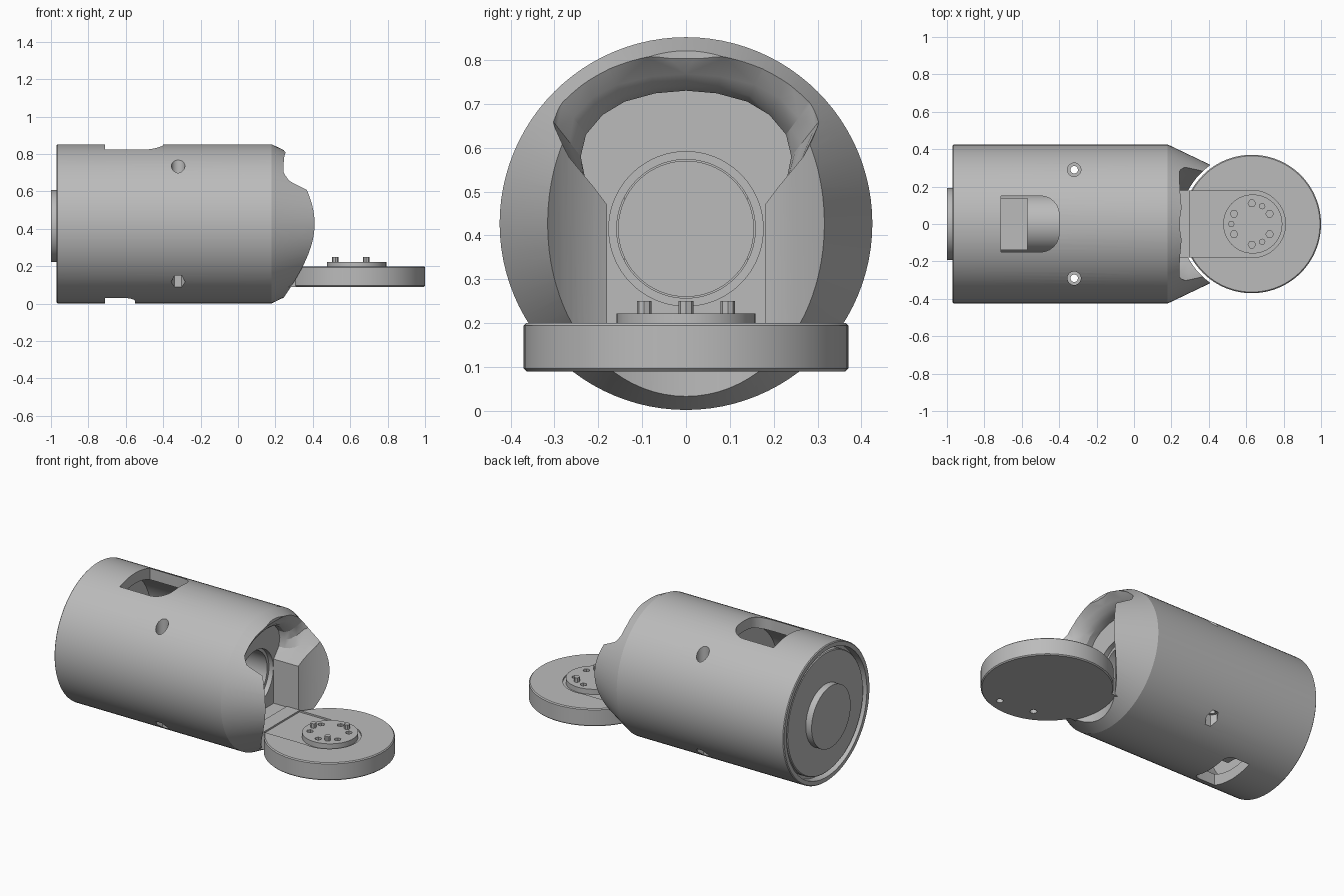
import bpy, bmesh, math
from mathutils import Matrix, Vector

cube = bpy.data.objects.get("Cube")
if cube:
    bpy.data.objects.remove(cube)

grey = bpy.data.materials.new("plain_grey")
grey.use_nodes = True
grey.diffuse_color = (0.5, 0.5, 0.5, 1)
grey.node_tree.nodes["Principled BSDF"].inputs["Base Color"].default_value = (0.5, 0.5, 0.5, 1)

AXIS = 0.427      # height of the housing axis
BORE = 0.415      # height of the motor axis
HUB = 0.63        # x of the turntable centre


def finish(name, bm):
    bmesh.ops.recalc_face_normals(bm, faces=bm.faces)
    me = bpy.data.meshes.new(name)
    bm.to_mesh(me)
    bm.free()
    me.materials.append(grey)
    ob = bpy.data.objects.new(name, me)
    bpy.context.collection.objects.link(ob)
    return ob


def loft(name, rings):
    """Skin closed rings of points and cap both ends."""
    bm = bmesh.new()
    rows = [[bm.verts.new(p) for p in ring] for ring in rings]
    n = len(rows[0])
    for a, b in zip(rows, rows[1:]):
        for i in range(n):
            bm.faces.new((a[i], a[(i + 1) % n], b[(i + 1) % n], b[i]))
    bm.faces.new(rows[0])
    bm.faces.new(rows[-1])
    return finish(name, bm)


def lathe_x(name, profile, z, n=96):
    """Turn (x, radius) points about a lengthwise axis."""
    angles = [2 * math.pi * i / n for i in range(n)]
    return loft(name, [[(x, r * math.cos(a), z + r * math.sin(a)) for a in angles]
                       for x, r in profile])


def post(name, x, y, r, z0, z1, n=64):
    """Upright cylinder or regular prism."""
    angles = [2 * math.pi * i / n for i in range(n)]
    return loft(name, [[(x + r * math.cos(a), y + r * math.sin(a), z) for a in angles]
                       for z in (z0, z1)])


def box(name, x0, x1, half_y, z0, z1):
    return loft(name, [[(x0, -half_y, z), (x1, -half_y, z), (x1, half_y, z), (x0, half_y, z)]
                       for z in (z0, z1)])


def combine(ob, other, operation="DIFFERENCE"):
    mod = ob.modifiers.new("combine", "BOOLEAN")
    mod.operation = operation
    mod.solver = "EXACT"
    mod.object = other
    bpy.ops.object.select_all(action="DESELECT")
    bpy.context.view_layer.objects.active = ob
    ob.select_set(True)
    bpy.ops.object.modifier_apply(modifier=mod.name)
    bpy.data.objects.remove(other)


def window(x1, corner, z0, z1):
    """Access window with a square rear end and a rounded forward end."""
    arc = [math.radians(d) for d in range(0, 91, 15)]
    side = [(x1 - corner + corner * math.sin(a), 0.15 - corner + corner * math.cos(a)) for a in arc]
    outline = [(-0.71, 0.15)] + side + [(x, -y) for x, y in reversed(side)] + [(-0.71, -0.15)]
    return loft("window_cutter", [[(x, y, z) for x, y in outline] for z in (z0, z1)])


# Housing: tube with a tapered nose
housing = lathe_x("housing", [(-0.97, 0.42), (-0.965, 0.425), (0.18, 0.425), (0.44, 0.301)], AXIS)
combine(housing, lathe_x("rear_recess", [(-1.1, 0.395), (-0.92, 0.395)], AXIS))
combine(housing, lathe_x("cavity", [(-0.85, 0.36), (-0.38, 0.36)], AXIS))

# Nose scooped out to clear the turntable
combine(housing, post("nose_scoop", HUB, 0, 0.385, -0.2, 1.1, 128))

# Arched mouth that flares towards the nose
half = [(0.18, 0.195), (0.18, 0.47), (0.2, 0.495), (0.23, 0.53), (0.24, 0.58), (0.228, 0.63),
        (0.19, 0.675), (0.14, 0.705), (0.07, 0.724)]
arch = half + [(0, 0.73)] + [(-y, z) for y, z in reversed(half)]
stages = [(0.12, 0), (0.16, 0), (0.19, 0.15), (0.22, 0.45), (0.25, 0.95), (0.29, 1.25), (0.45, 1.6)]


def flared(x, t):
    ring = []
    for y, z in arch:
        lift = min(1, max(0, (z - 0.48) / 0.12))
        ring.append((x, y * (1 + 0.28 * t * lift), z + 0.085 * t * lift))
    return ring


combine(housing, loft("mouth", [flared(x, t) for x, t in stages]))
combine(housing, lathe_x("bore", [(-0.5, 0.158), (0.09, 0.158), (0.0901, 0.176), (0.2, 0.176)], BORE))

# Windows above and below
combine(housing, window(-0.4, 0.1, 0.55, 1))
combine(housing, window(-0.55, 0.05, -0.1, 0.3))

# Clamp screw holes with round counterbores above and hex pockets below
for side in (-1, 1):
    y = 0.29 * side
    combine(housing, post("screw_hole", -0.32, y, 0.02, -0.1, 1, 24))
    combine(housing, post("counterbore", -0.32, y, 0.036, 0.66, 1, 32))
    combine(housing, post("nut_pocket", -0.32, y, 0.038, -0.1, 0.16, 6))

# Motor, its mount and the rear cap
motor = lathe_x("motor", [(-0.91, 0.155), (-0.2, 0.155)], BORE)
mount = box("motor_mount", -0.8, -0.57, 0.14, 0.2, 0.62)
cap = lathe_x("rear_cap", [(-0.925, 0.375), (-0.955, 0.375), (-0.96, 0.37)][::-1], AXIS)
boss = lathe_x("rear_boss", [(-1.0, 0.192), (-0.94, 0.192)], BORE)

# Turntable with the tongue that joins it to the housing
disc = loft("turntable", [[(HUB + r * math.cos(a), r * math.sin(a), z)
                          for a in [2 * math.pi * i / 96 for i in range(96)]]
                         for r, z in ((0.364, 0.09), (0.37, 0.096), (0.37, 0.194), (0.364, 0.2))])
combine(disc, box("tongue", 0.21, HUB, 0.18, 0.09, 0.2), "UNION")
combine(disc, box("channel", 0.3, HUB, 0.176, 0.19, 0.3))
combine(disc, post("hub_recess", HUB, 0, 0.18, 0.19, 0.3))
for x, y in ((0.52, -0.25), (0.74, -0.28)):
    combine(disc, post("underside_hole", x, y, 0.02, 0, 0.15, 16))

# Horn with a ring of holes and three screws
horn = post("horn", HUB + 0.005, 0, 0.158, 0.185, 0.222)
screws = []
for deg in (30, 90, 150, 210, 270, 330):
    a = math.radians(deg)
    combine(horn, post("horn_hole", HUB + 0.11 * math.cos(a), 0.11 * math.sin(a), 0.02, 0.2, 0.3, 6))
for i, deg in enumerate((60, 180, 300)):
    a = math.radians(deg)
    screws.append(post(f"screw_{i + 1}", HUB + 0.11 * math.cos(a), 0.11 * math.sin(a),
                       0.017, 0.2, 0.25, 8))

# Smooth round surfaces, crisp edges
bpy.ops.object.select_all(action="DESELECT")
for ob in [housing, motor, mount, cap, boss, disc, horn] + screws:
    ob.select_set(True)
bpy.context.view_layer.objects.active = housing
bpy.ops.object.shade_smooth_by_angle(angle=math.radians(25))
